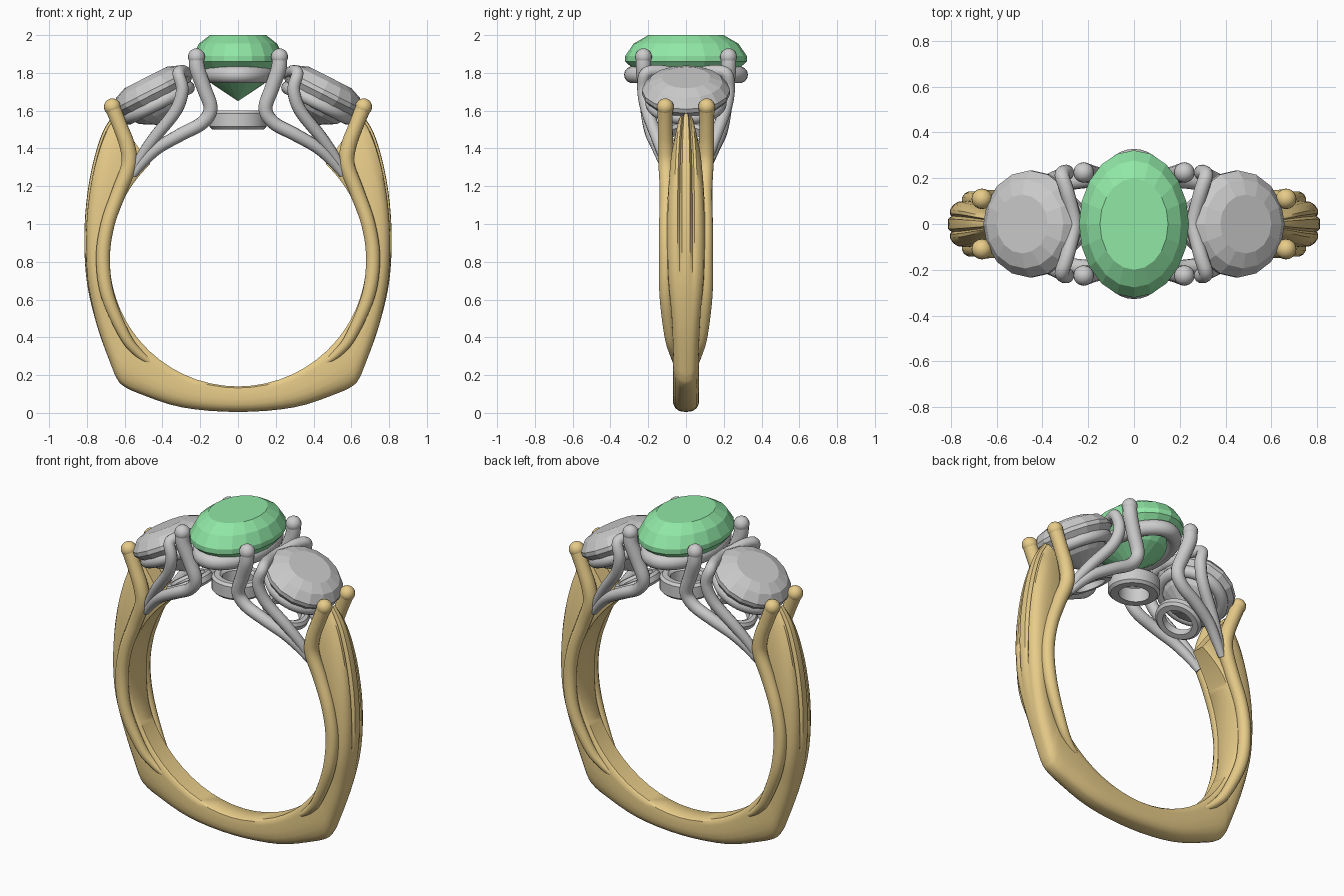
import bpy, bmesh
from math import sin, cos, pi, radians
from mathutils import Matrix, Vector

if "Cube" in bpy.data.objects:
    bpy.data.objects.remove(bpy.data.objects["Cube"])


def material(name, rgb):
    m = bpy.data.materials.new(name)
    m.diffuse_color = (*rgb, 1)
    m.use_nodes = True
    m.node_tree.nodes["Principled BSDF"].inputs["Base Color"].default_value = m.diffuse_color
    return m


GOLD = material("gold", (0.80, 0.60, 0.25))
GREEN = material("green_gem", (0.28, 0.80, 0.38))


def finish(name, bm, mat=None, smooth=True, matrix=None):
    bmesh.ops.remove_doubles(bm, verts=bm.verts, dist=1e-5)
    bmesh.ops.recalc_face_normals(bm, faces=bm.faces)
    if matrix:
        bm.transform(matrix)
    me = bpy.data.meshes.new(name)
    bm.to_mesh(me)
    bm.free()
    ob = bpy.data.objects.new(name, me)
    bpy.context.collection.objects.link(ob)
    if mat:
        me.materials.append(mat)
    if smooth:
        bpy.ops.object.select_all(action='DESELECT')
        ob.select_set(True)
        bpy.context.view_layer.objects.active = ob
        bpy.ops.object.shade_smooth_by_angle(angle=radians(40))
    return ob


def loft(bm, rows, closed_rows=False, caps=True):
    """Skin a list of closed loops of equal length."""
    vs = [[bm.verts.new(p) for p in row] for row in rows]
    n = len(vs[0])
    pairs = list(zip(vs, vs[1:])) + ([(vs[-1], vs[0])] if closed_rows else [])
    for a, b in pairs:
        for i in range(n):
            j = (i + 1) % n
            bm.faces.new((a[i], a[j], b[j], b[i]))
    if caps and not closed_rows:
        bm.faces.new(vs[0])
        bm.faces.new(vs[-1])


def lathe(name, profile, n, closed=False, **kw):
    """Elliptical lathe; the profile is (x radius, y radius, z)."""
    bm = bmesh.new()
    rows = [[(a * cos(2 * pi * i / n), b * sin(2 * pi * i / n), z) for i in range(n)]
            for a, b, z in profile]
    if profile[-1][0] == 0:
        loft(bm, rows[:-1], caps=False)
        bm.faces.new([v for v in bm.verts][:n])
        tip = bm.verts.new((0, 0, profile[-1][2]))
        bm.verts.ensure_lookup_table()
        low = bm.verts[-1 - n:-1]
        for i in range(n):
            bm.faces.new((low[i], low[(i + 1) % n], tip))
    else:
        loft(bm, rows, closed)
    return finish(name, bm, **kw)


def ring(name, a, b, r, z=0, matrix=None):
    prof = [(a + r * cos(t), b + r * cos(t), z + r * sin(t))
            for t in [2 * pi * i / 14 for i in range(14)]]
    return lathe(name, prof, 48, True, matrix=matrix)


def washer(name, a, b, w, h, matrix=None):
    c = 0.015
    prof = [(0, 0), (w - c, 0), (w, c), (w, h - c), (w - c, h), (c, h), (0, h - c)]
    return lathe(name, [(a - w + r, b - w + r, z) for r, z in prof], 40, True, matrix=matrix)


def spline(pts, steps):
    """Catmull-Rom samples through tuples of any length."""
    p = [pts[0]] + list(pts) + [pts[-1]]
    out = []
    for k in range(1, len(p) - 2):
        for s in range(steps):
            t = s / steps
            out.append(tuple(0.5 * (2 * b + (c - a) * t + (2 * a - 5 * b + 4 * c - d) * t * t
                                    + (3 * b - a - 3 * c + d) * t ** 3)
                             for a, b, c, d in zip(*p[k - 1:k + 3])))
    return out + [tuple(pts[-1])]


def tube(name, pts, sx, sy, mat=None, balls=(), n=12):
    """Round wire through (x, y, z, radius) points, with optional ball tips."""
    bm = bmesh.new()
    pp = [(Vector((x * sx, y * sy, z)), r) for x, y, z, r in spline(pts, 6)]
    rows, side = [], None
    for i, (c, r) in enumerate(pp):
        d = (pp[min(i + 1, len(pp) - 1)][0] - pp[max(i - 1, 0)][0]).normalized()
        u = side if side else d.orthogonal()
        u = (u - d * u.dot(d)).normalized()
        side, v = u, d.cross(u)
        rows.append([c + r * (u * cos(2 * pi * k / n) + v * sin(2 * pi * k / n))
                     for k in range(n)])
    loft(bm, rows)
    for i, r in balls:
        bmesh.ops.create_uvsphere(bm, u_segments=16, v_segments=10, radius=r,
                                  matrix=Matrix.Translation(pp[i][0]))
    return finish(name, bm, mat)


# Shank: (angle from bottom, outer x, outer z, half width, groove depth)
half = [(0, 0, 0.005, .07, 0), (25, .30, .03, .07, 0), (48, .53, .105, .07, 0),
        (57, .61, .145, .07, 0), (60, .64, .18, .07, 0), (64, .665, .235, .07, 0),
        (75, .74, .44, .078, 0), (85, .795, .66, .095, .03), (95, .813, .86, .10, .09),
        (105, .808, 1.06, .10, .12), (115, .785, 1.24, .095, .12),
        (123, .75, 1.39, .085, .10), (130, .71, 1.50, .07, .08), (137, .655, 1.585, .05, .05)]
stations = [(-a, -x, z, w, g) for a, x, z, w, g in half[:0:-1]] + half
rows = []
for a, x, z, w, g in spline(stations, 4):
    t = radians(a)
    ix, iz = .68 * sin(t), .82 - .68 * cos(t)
    side = [(0, .8), (.06, .95), (.2, 1), (.5, 1), (.7, .96), (.84, .82), (.93, .62),
            (.97 - .3 * g, .45), (.98 - g, .34), (.99, .22)]
    sec = side + [(1, 0)] + [(u, -y) for u, y in side[::-1]]
    rows.append([(ix + (x - ix) * u, y * w, iz + (z - iz) * u) for u, y in sec])
bm = bmesh.new()
loft(bm, rows)
finish("shank", bm, GOLD)

# Gold side strands that end as prongs, and the white wire shoulders
strand = [(.665, .11, 1.62, .042), (.625, .11, 1.52, .040), (.585, .108, 1.41, .042),
          (.578, .105, 1.31, .042), (.63, .10, 1.17, .040), (.69, .105, 1.0, .038),
          (.715, .105, .82, .038), (.69, .105, .62, .036), (.60, .085, .41, .030),
          (.53, .065, .32, .024), (.455, .05, .262, .017)]
prong = [(.22, .225, 1.885, .040), (.215, .225, 1.82, .042), (.18, .215, 1.72, .040),
         (.145, .205, 1.61, .038), (.19, .195, 1.535, .036), (.30, .18, 1.475, .035),
         (.42, .15, 1.405, .032), (.50, .12, 1.33, .028), (.555, .10, 1.26, .020)]
for sx, s in ((1, "right"), (-1, "left")):
    for sy, f in ((1, "back"), (-1, "front")):
        tube(f"gold_strand_{s}_{f}", strand, sx, sy, GOLD, [(0, .045)])
        tube(f"center_prong_{s}_{f}", prong, sx, sy, None, [(0, .045)])
    # Curved bar holding the inner edge of the side stone, running down both ways
    arm = [(.27, .06, 1.80, .03), (.295, .15, 1.81, .032), (.315, .215, 1.795, .032),
           (.295, .225, 1.71, .034), (.33, .205, 1.60, .034), (.44, .155, 1.46, .032),
           (.51, .12, 1.36, .028), (.55, .10, 1.28, .022)]
    bar = [(x, -y, z, r) for x, y, z, r in arm[::-1]] + [(.26, 0, 1.795, .03)] + arm
    tube(f"side_bar_{s}", bar, sx, 1)

    # Tilted side stone with its seat and lower gallery ring
    tilt = Matrix.Rotation(radians(27) * sx, 4, 'Y')
    at = Matrix.Translation((.45 * sx, 0, 1.70)) @ tilt
    gem = [(.55, .085), (.83, .06), (1, .012), (1, -.012), (.62, -.12), (0, -.20)]
    lathe(f"side_stone_{s}", [(.228 * k, .234 * k, z) for k, z in gem], 16,
          smooth=False, matrix=at)
    ring(f"side_seat_{s}", .175, .18, .036, -.065, at)
    washer(f"side_gallery_{s}", .135, .14, .05, .06,
           Matrix.Translation((.315 * sx, 0, 1.435)) @ tilt)

# Center stone, seat and lower gallery
gem = [(.62, 2.0), (.86, 1.955), (1, 1.89), (1, 1.86), (.62, 1.75), (0, 1.65)]
lathe("center_stone", [(.24 * k, .322 * k, z) for k, z in gem], 20,
      smooth=False, mat=GREEN)
ring("center_seat", .165, .283, .045, 1.79)
washer("center_gallery", .15, .14, .06, .10, Matrix.Translation((0, 0, 1.50)))
